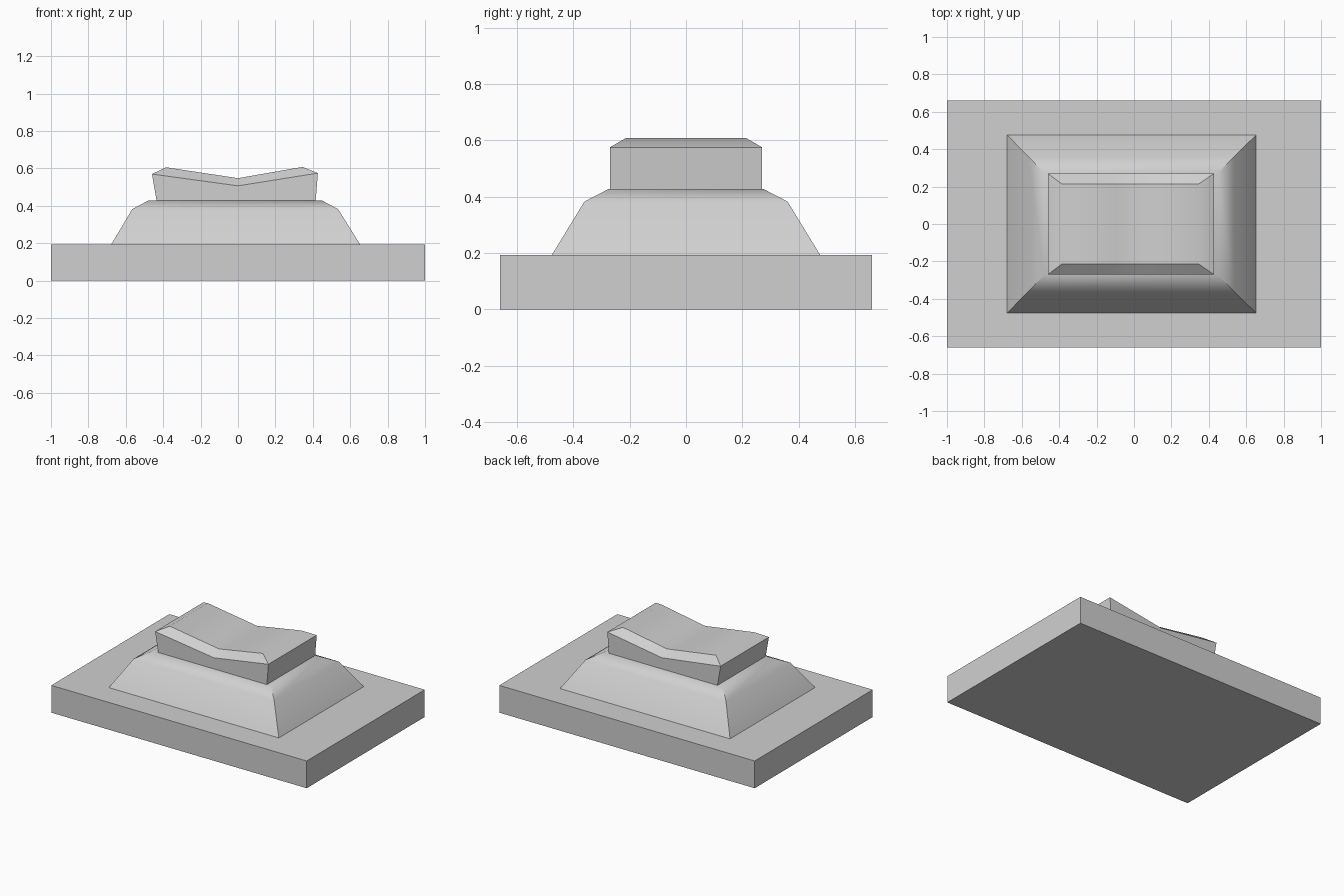
import bpy
import bmesh
import math

cube = bpy.data.objects.get("Cube")
if cube:
    bpy.data.objects.remove(cube, do_unlink=True)

GREY = 0.63
grey = bpy.data.materials.new("light grey plastic")
grey.use_nodes = True
grey.diffuse_color = (GREY, GREY, GREY, 1)
grey.node_tree.nodes["Principled BSDF"].inputs["Base Color"].default_value = (GREY, GREY, GREY, 1)


def stack(name, levels):
    """Loft stacked rings; each level is (half depth, [(x, z), ...] from left to right)."""
    bm = bmesh.new()
    rings = []
    for depth, points in levels:
        front = [bm.verts.new((x, -depth, z)) for x, z in points]
        back = [bm.verts.new((x, depth, z)) for x, z in points]
        rings.append(front + back[::-1])
    count = len(rings[0])
    for low, high in zip(rings, rings[1:]):
        for i in range(count):
            j = (i + 1) % count
            bm.faces.new((low[i], low[j], high[j], high[i]))
    # Close both ends with strips running front to back
    for ring in (rings[0], rings[-1]):
        for i in range(count // 2 - 1):
            bm.faces.new((ring[i], ring[i + 1], ring[count - 2 - i], ring[count - 1 - i]))
    bmesh.ops.recalc_face_normals(bm, faces=bm.faces[:])
    mesh = bpy.data.meshes.new(name)
    bm.to_mesh(mesh)
    bm.free()
    mesh.materials.append(grey)
    obj = bpy.data.objects.new(name, mesh)
    bpy.context.collection.objects.link(obj)
    bpy.ops.object.select_all(action="DESELECT")
    obj.select_set(True)
    bpy.context.view_layer.objects.active = obj
    bpy.ops.object.shade_smooth_by_angle(angle=math.radians(35))
    return obj


def flat(left, right, z):
    return [(left, z), (right, z)]


def valley(left, right, z_left, z_mid, z_right):
    """V-shaped line with extra points beside the dip to keep its slopes flat."""
    near = 0.25
    return [(left, z_left),
            (left * near, z_mid + (z_left - z_mid) * near),
            (0, z_mid),
            (right * near, z_mid + (z_right - z_mid) * near),
            (right, z_right)]


# Flat mounting plate
stack("base_plate", [(0.66, flat(-1, 1, 0)), (0.66, flat(-1, 1, 0.193))])

# Sloped housing with a softer shoulder
stack("housing", [
    (0.478, flat(-0.68, 0.655, 0.19)),
    (0.36, flat(-0.565, 0.535, 0.383)),
    (0.273, flat(-0.48, 0.45, 0.428)),
])

# Rocker button with a dipped top and chamfered rim
stack("rocker_button", [
    (0.27, valley(-0.435, 0.415, 0.425, 0.425, 0.425)),
    (0.27, valley(-0.46, 0.427, 0.57, 0.507, 0.575)),
    (0.213, valley(-0.385, 0.345, 0.606, 0.548, 0.608)),
])
